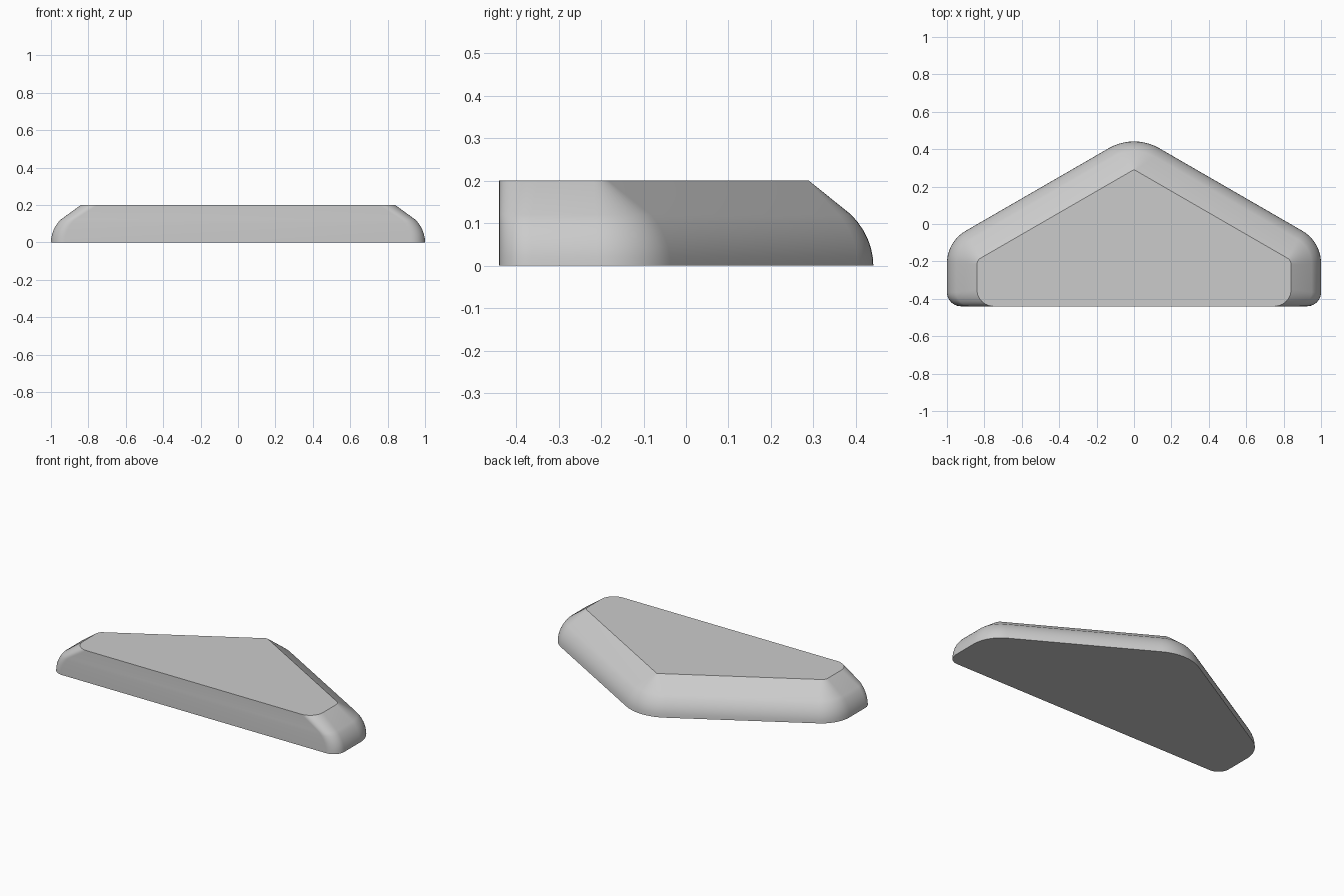
import bpy
import bmesh
import math
from mathutils import Vector

cube = bpy.data.objects.get("Cube")
if cube:
    bpy.data.objects.remove(cube, do_unlink=True)

SEGMENTS = 10
FRONT_Y = -0.44
SLOPE = math.tan(math.radians(30))

grey = bpy.data.materials.new("light grey")
grey.use_nodes = True
grey.diffuse_color = (0.6, 0.6, 0.6, 1)
grey.node_tree.nodes["Principled BSDF"].inputs["Base Color"].default_value = (0.6, 0.6, 0.6, 1)


def fillet(before, corner, after, radius):
    """Arc of points that rounds one outline corner."""
    a = (before - corner).normalized()
    b = (after - corner).normalized()
    half = a.angle(b) / 2
    centre = corner + (a + b).normalized() * radius / math.sin(half)
    start = corner + a * radius / math.tan(half) - centre
    end = corner + b * radius / math.tan(half) - centre
    sweep = math.pi - 2 * half
    points = []
    for i in range(SEGMENTS + 1):
        t = i / SEGMENTS
        points.append(centre + (start * math.sin((1 - t) * sweep)
                                + end * math.sin(t * sweep)) / math.sin(sweep))
    return points


def outline(inset, front_radius, side_radius, apex_radius):
    """Rounded five-sided outline; the front edge never moves inward."""
    x = 1 - inset
    apex = 0.483 - inset * 1.2
    side = apex - SLOPE * x
    corners = [Vector(c) for c in ((-x, FRONT_Y), (x, FRONT_Y), (x, side), (0, apex), (-x, side))]
    radii = (front_radius, front_radius, side_radius, apex_radius, side_radius)
    points = []
    for i, radius in enumerate(radii):
        # Right-angle front corners and blunt rear corners share one helper
        points += fillet(corners[i - 1], corners[i], corners[(i + 1) % 5], radius)
    return points


# Rounded lower wall, then a straight bevel up to the flat top
layers = [(0, 0, 0.075, 0.2, 0.27)]
for step in range(1, 7):
    angle = math.radians(38) * step / 6
    z = 0.12 * math.sin(angle) / math.sin(math.radians(38))
    inset = 0.05 * (1 - math.cos(angle)) / (1 - math.cos(math.radians(38)))
    layers.append((z, inset, 0.075, 0.2 - inset, 0.27 - inset))
layers.append((0.2, 0.16, 0.09, 0.04, 0.01))

bm = bmesh.new()
rings = [[bm.verts.new((p.x, p.y, z)) for p in outline(*shape)] for z, *shape in layers]
for low, high in zip(rings, rings[1:]):
    for i in range(len(low)):
        j = (i + 1) % len(low)
        bm.faces.new((low[i], low[j], high[j], high[i]))
bm.faces.new(list(reversed(rings[0])))
bm.faces.new(rings[-1])
bmesh.ops.recalc_face_normals(bm, faces=bm.faces)

mesh = bpy.data.meshes.new("wedge_body")
bm.to_mesh(mesh)
bm.free()
mesh.materials.append(grey)
body = bpy.data.objects.new("wedge_body", mesh)
bpy.context.collection.objects.link(body)

# Smooth rounded walls with crisp top and bottom edges
bpy.context.view_layer.objects.active = body
body.select_set(True)
bpy.ops.object.shade_smooth_by_angle(angle=math.radians(30))
